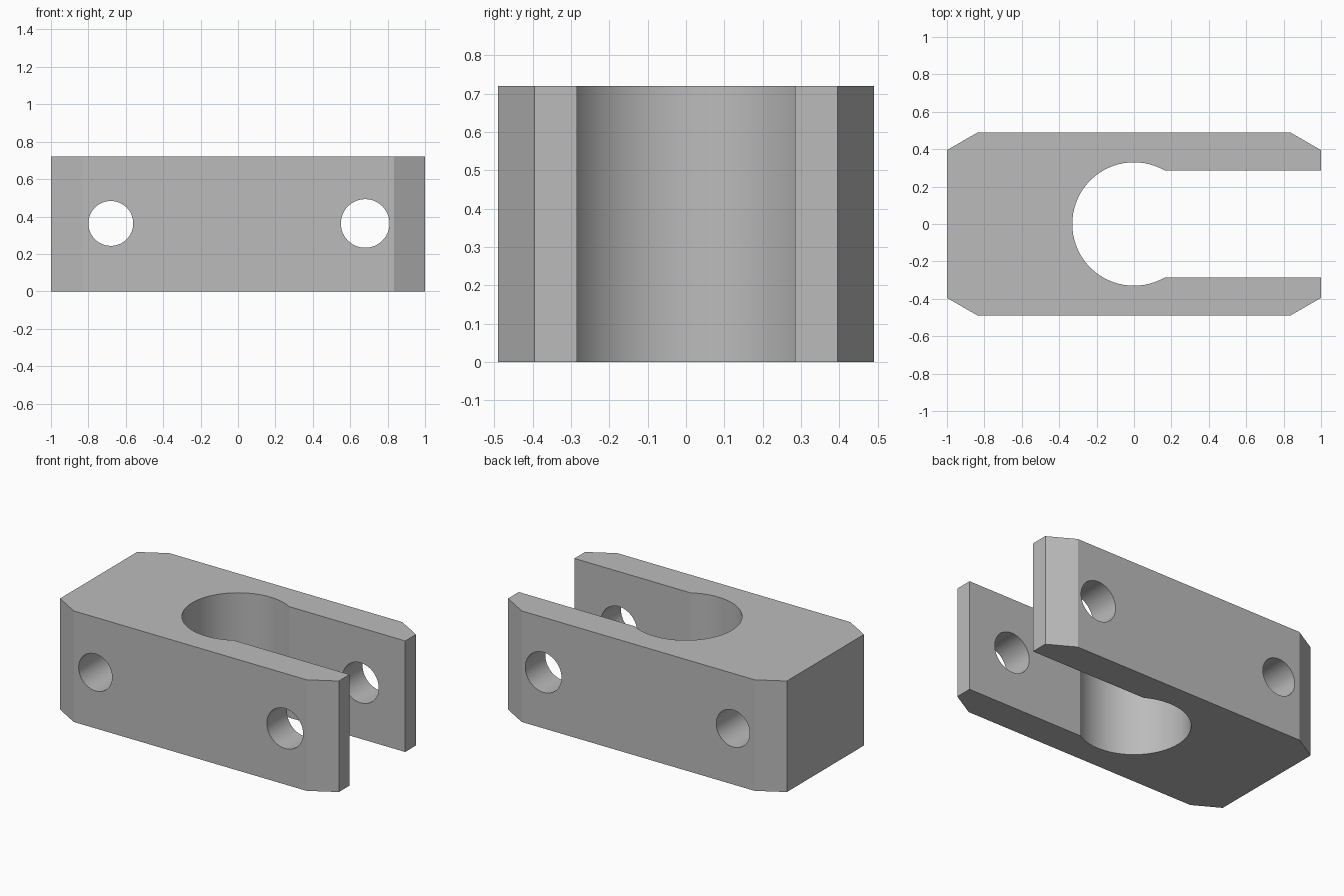
import bpy, bmesh
from math import asin, cos, sin, pi, radians

cube = bpy.data.objects.get("Cube")
if cube:
    bpy.data.objects.remove(cube, do_unlink=True)

HEIGHT, HALF_LEN, HALF_WIDTH = 0.72, 1.0, 0.49
CHAMFER_X, CHAMFER_Y = 0.835, 0.395
SLOT, BORE = 0.285, 0.33
ARC_STEPS = 48

metal = bpy.data.materials.new("plain grey metal")
metal.use_nodes = True
grey = (0.5, 0.5, 0.5, 1)
metal.diffuse_color = grey
metal.node_tree.nodes["Principled BSDF"].inputs["Base Color"].default_value = grey

# Outline: chamfered block, open slot and round bore
outer = [(HALF_LEN, CHAMFER_Y), (CHAMFER_X, HALF_WIDTH),
         (-CHAMFER_X, HALF_WIDTH), (-HALF_LEN, CHAMFER_Y)]
outer += [(x, -y) for x, y in reversed(outer)]
start = asin(SLOT / BORE)
sweep = 2 * (pi - start)
angles = [-start - sweep * i / ARC_STEPS for i in range(ARC_STEPS + 1)]
bore = [(BORE * cos(a), BORE * sin(a)) for a in angles]
outline = outer + [(HALF_LEN, -SLOT)] + bore + [(HALF_LEN, SLOT)]

# Clevis body: extruded outline
bm = bmesh.new()
face = bm.faces.new([bm.verts.new((x, y, 0)) for x, y in outline])
ext = bmesh.ops.extrude_face_region(bm, geom=[face])
top = [v for v in ext["geom"] if isinstance(v, bmesh.types.BMVert)]
bmesh.ops.translate(bm, verts=top, vec=(0, 0, HEIGHT))
bmesh.ops.recalc_face_normals(bm, faces=bm.faces)
mesh = bpy.data.meshes.new("clevis_body")
bm.to_mesh(mesh)
bm.free()
mesh.materials.append(metal)
body = bpy.data.objects.new("clevis_body", mesh)
bpy.context.collection.objects.link(body)


# Cross holes through both sides
def drill(name, x, radius):
    bpy.ops.mesh.primitive_cylinder_add(vertices=48, radius=radius, depth=2,
                                        location=(x, 0, HEIGHT / 2 + 0.003),
                                        rotation=(pi / 2, 0, 0))
    cutter = bpy.context.object
    cutter.name = name
    cutter.data.materials.append(metal)
    bpy.context.view_layer.objects.active = body
    mod = body.modifiers.new(name, "BOOLEAN")
    mod.operation, mod.solver, mod.object = "DIFFERENCE", "EXACT", cutter
    bpy.ops.object.modifier_apply(modifier=mod.name)
    bpy.data.objects.remove(cutter, do_unlink=True)


drill("rear_hole", -0.68, 0.12)
drill("pin_hole", 0.68, 0.13)

# Smooth the round walls, keep the chamfers crisp
bpy.ops.object.select_all(action="DESELECT")
body.select_set(True)
bpy.context.view_layer.objects.active = body
bpy.ops.object.shade_smooth_by_angle(angle=radians(20))
